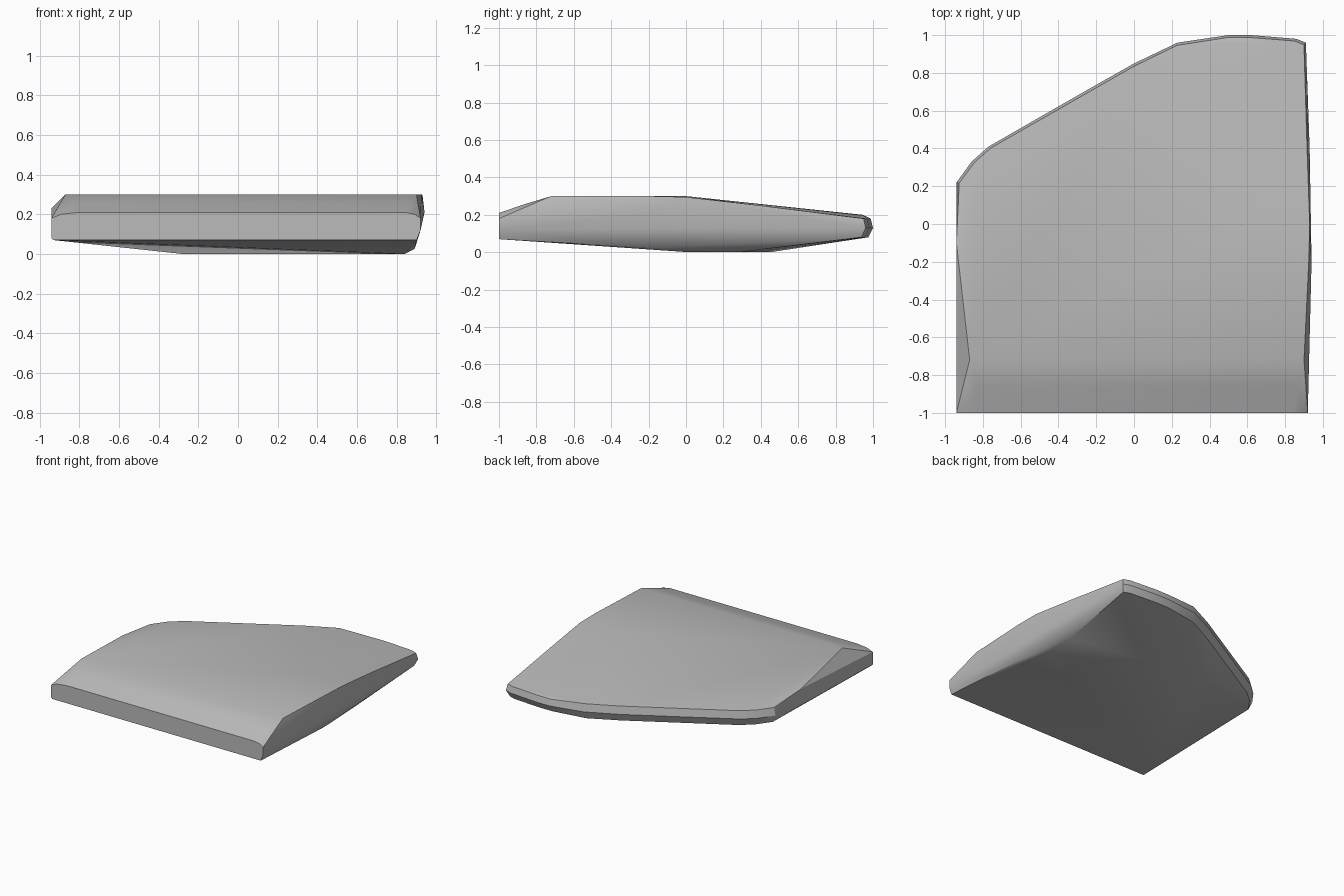
import bpy
import bmesh
import math
from mathutils import Vector

default_cube = bpy.data.objects.get("Cube")
if default_cube:
    bpy.data.objects.remove(default_cube, do_unlink=True)


def make_material(name, colour):
    material = bpy.data.materials.new(name)
    material.use_nodes = True
    material.diffuse_color = colour
    shader = material.node_tree.nodes["Principled BSDF"]
    shader.inputs["Base Color"].default_value = colour
    return material


# Rim outline as x, y, lower height and upper height of the side wall
rim = [
    (-.94, .22, .08, .20), (-.86, .33, .08, .20), (-.77, .41, .08, .20),
    (-.30, .68, .08, .20), (0, .85, .08, .20), (.23, .96, .08, .20),
    (.50, 1, .08, .18), (.62, 1, .08, .18), (.86, .98, .08, .18),
    (.91, .96, .08, .18), (.93, .40, .12, .25), (.94, -.20, .12, .30),
]

# Flat front wall and the front and side edges of the raised top
front_wall = [
    (-.93, -1, .07), (-.94, -1, .08), (-.94, -1, .18), (-.89, -1, .20),
    (-.80, -1, .21), (.84, -1, .21), (.89, -1, .20), (.92, -1, .18),
    (.92, -1, .12), (.90, -1, .07),
]
top_crest = [
    (-.83, -.86, .258), (.87, -.86, .258), (-.87, -.72, .30),
    (.90, -.72, .30), (.60, 0, .30), (.93, 0, .295),
]
right_shoulder = [(-.94, -.10, .10), (-.94, -.10, .23)]

# Low keel under the slab
keel = [(-.28, .45, 0), (.84, .02, 0), (.84, .28, 0), (.89, -.20, .025)]


def build_slab(name, material):
    points = [Vector(p) for p in front_wall + top_crest + right_shoulder + keel]
    for x, y, low, high in rim:
        inward = Vector((-x, -y, 0)).normalized()
        edge = Vector((x, y, 0))
        middle = (low + high) / 2
        points.append(edge + Vector((0, 0, middle)))
        points.append(edge + inward * .015 + Vector((0, 0, high)))
        if x < .92:
            points.append(edge + inward * .03 + Vector((0, 0, low)))

    # Wrap the rim, crest and keel in one closed skin
    mesh = bpy.data.meshes.new(name)
    bm = bmesh.new()
    for point in points:
        bm.verts.new(point)
    hull = bmesh.ops.convex_hull(bm, input=bm.verts[:])
    unused = [v for v in bm.verts if not v.link_faces]
    bmesh.ops.delete(bm, geom=unused, context="VERTS")
    bmesh.ops.dissolve_limit(bm, angle_limit=math.radians(1),
                             verts=bm.verts[:], edges=bm.edges[:])
    bmesh.ops.recalc_face_normals(bm, faces=bm.faces[:])
    bm.to_mesh(mesh)
    bm.free()

    slab = bpy.data.objects.new(name, mesh)
    bpy.context.collection.objects.link(slab)
    mesh.materials.append(material)

    # Soft shoulders, crisp rim
    bpy.ops.object.select_all(action="DESELECT")
    slab.select_set(True)
    bpy.context.view_layer.objects.active = slab
    bpy.ops.object.shade_smooth_by_angle(angle=math.radians(30))
    return slab


stone_grey = make_material("stone grey", (.5, .5, .5, 1))
build_slab("slab", stone_grey)
